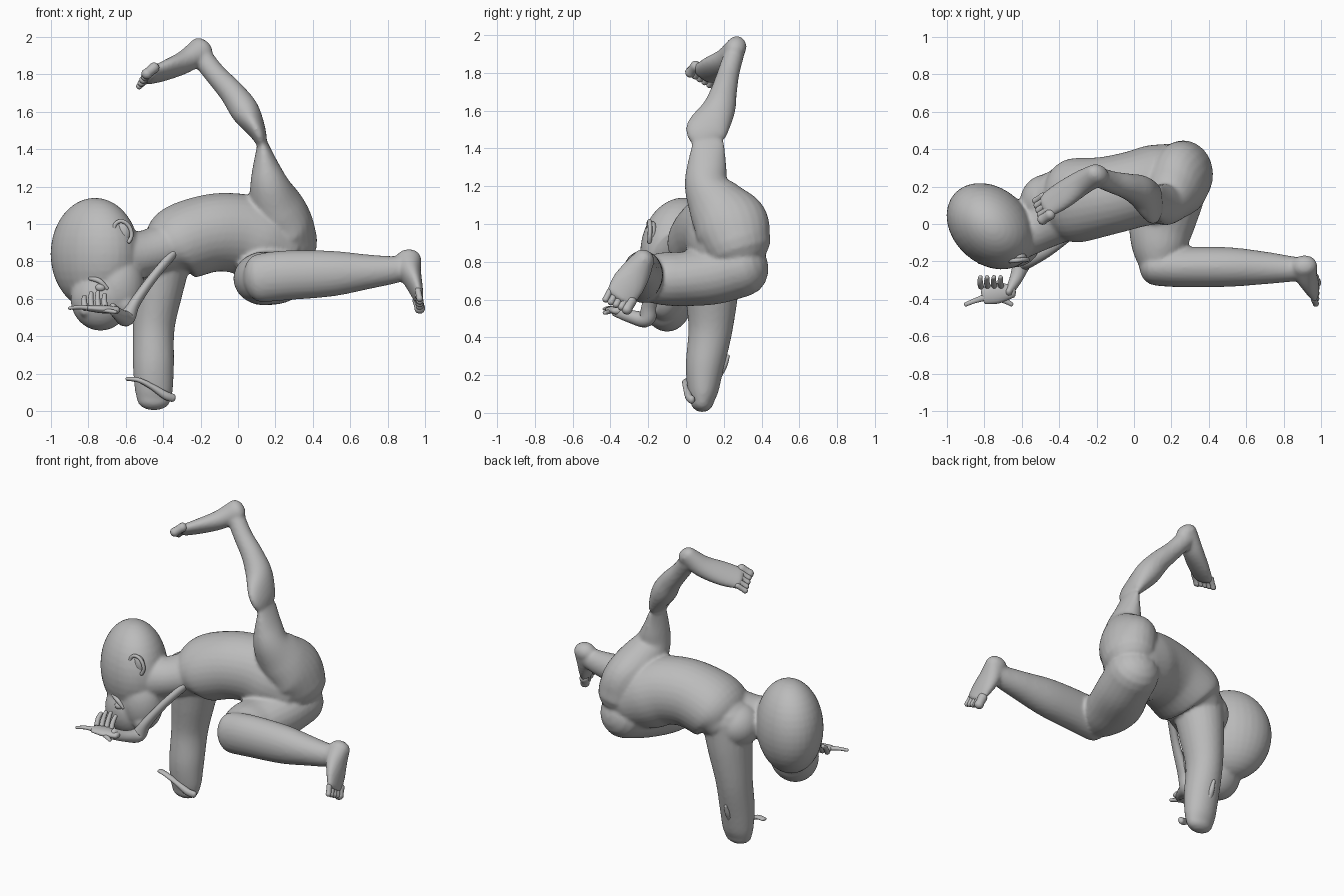
import bpy, bmesh, math
from mathutils import Vector, Matrix

grey = bpy.data.materials.new("clay grey")
grey.diffuse_color = (0.5, 0.5, 0.5, 1)


def spline(p, steps):
    """Catmull-Rom through stations holding x, y, z and two radii."""
    out = []
    for i in range(len(p) - 1):
        a, b, c, d = p[max(i - 1, 0)], p[i], p[i + 1], p[min(i + 2, len(p) - 1)]
        for s in range(steps):
            t = s / steps
            out.append([0.5 * (2 * q + (r - o) * t + (2 * o - 5 * q + 4 * r - u) * t * t
                               + (3 * q - o - 3 * r + u) * t ** 3)
                        for o, q, r, u in zip(a, b, c, d)])
    return out + [list(p[-1])]


def limb(bm, stations, ref, sides=24, steps=6, cap=0.9):
    """Loft oval sections; the first radius lies along ref. Both ends are rounded."""
    ref = Vector(ref)
    path = spline(stations, steps)
    pos = [Vector(q[:3]) for q in path]
    rad = [(max(q[3], 0.004), max(q[4], 0.004)) for q in path]
    tan = [(pos[min(i + 1, len(pos) - 1)] - pos[max(i - 1, 0)]).normalized()
           for i in range(len(pos))]
    angles = [math.radians(a) for a in (80, 62, 42, 21)]
    e0, e1 = min(rad[0]) * cap, min(rad[-1]) * cap
    secs = [(pos[0] - tan[0] * e0 * math.sin(a), tan[0], rad[0], math.cos(a)) for a in angles]
    secs += [(c, t, r, 1) for c, t, r in zip(pos, tan, rad)]
    secs += [(pos[-1] + tan[-1] * e1 * math.sin(a), tan[-1], rad[-1], math.cos(a))
             for a in reversed(angles)]
    rings = []
    for c, t, (ra, rb), k in secs:
        u = (ref - t * ref.dot(t)).normalized()
        v = t.cross(u)
        rings.append([bm.verts.new(c + u * ra * k * math.cos(2 * math.pi * j / sides)
                                   + v * rb * k * math.sin(2 * math.pi * j / sides))
                      for j in range(sides)])
    for r, s in zip(rings, rings[1:]):
        for j in range(sides):
            n = (j + 1) % sides
            bm.faces.new((r[j], r[n], s[n], s[j]))
    bm.faces.new(rings[0][::-1])
    bm.faces.new(rings[-1])


def ball(bm, centre, radii, turn=0):
    m = (Matrix.Translation(centre) @ Matrix.Rotation(math.radians(turn), 4, 'Z')
         @ Matrix.Diagonal((*radii, 1)))
    bmesh.ops.create_uvsphere(bm, u_segments=32, v_segments=20, radius=1, matrix=m)


def finish(name, bm, voxel=0, smooth=0):
    bmesh.ops.recalc_face_normals(bm, faces=bm.faces)
    for f in bm.faces:
        f.smooth = True
    me = bpy.data.meshes.new(name)
    bm.to_mesh(me)
    bm.free()
    me.materials.append(grey)
    ob = bpy.data.objects.new(name, me)
    bpy.context.collection.objects.link(ob)
    if voxel:
        m = ob.modifiers.new("fuse", 'REMESH')
        m.mode, m.voxel_size, m.use_smooth_shade = 'VOXEL', voxel, True
        m = ob.modifiers.new("soften", 'SMOOTH')
        m.factor, m.iterations = 0.5, smooth
    return ob


X, Y, Z = (1, 0, 0), (0, 1, 0), (0, 0, 1)
SOLE = (-.4, .4, .8)
body = bmesh.new()
# torso and shoulder
limb(body, [(-.39, .12, .84, .14, .19), (-.32, .125, .895, .2, .225), (-.15, .15, .95, .208, .21),
            (0, .185, .95, .213, .205), (.12, .215, .91, .22, .21), (.23, .245, .87, .2, .19)],
     Z, 32, cap=0.6)
ball(body, (-.47, .115, .82), (.14, .15, .14))
# raised thigh
limb(body, [(.265, .27, .90, .182, .16), (.245, .235, 1.0, .2, .155), (.2, .165, 1.1, .16, .145),
            (.17, .11, 1.2, .118, .11), (.15, .11, 1.3, .105, .075), (.132, .12, 1.43, .085, .028)], Y)
# raised calf
limb(body, [(.13, .09, 1.42, .06, .026), (.105, .105, 1.49, .11, .045), (.04, .17, 1.6, .09, .076),
            (-.03, .2, 1.7, .07, .068), (-.12, .225, 1.8, .058, .058), (-.2, .255, 1.9, .053, .058)], Y)
# raised foot
limb(body, [(-.195, .265, 1.935, .07, .055), (-.28, .22, 1.87, .06, .07),
            (-.38, .155, 1.825, .047, .082), (-.465, .1, 1.795, .034, .076)], SOLE)
# folded thigh
limb(body, [(.25, .295, .77, .155, .16), (.21, .15, .73, .155, .165), (.15, 0, .71, .145, .172),
            (.135, -.12, .71, .14, .15), (.135, -.22, .71, .12, .11)], Z)
# folded calf
limb(body, [(.12, -.23, .71, .13, .1), (.25, -.23, .725, .133, .108), (.5, -.23, .735, .122, .106),
            (.7, -.235, .745, .092, .087), (.83, -.24, .755, .074, .07), (.9, -.24, .77, .065, .06)], Z)
# folded foot
limb(body, [(.91, -.225, .81, .07, .06), (.92, -.265, .745, .06, .08),
            (.945, -.31, .675, .042, .09), (.965, -.35, .615, .027, .08)], X)
# supporting arm
limb(body, [(-.40, .13, .85, .16, .16), (-.425, .135, .66, .145, .135), (-.45, .13, .45, .118, .112),
            (-.452, .10, .25, .102, .11), (-.45, .09, .12, .082, .102), (-.45, .085, .06, .062, .09)], Y)
# neck
limb(body, [(-.64, -.06, .82, .15, .14), (-.5, -.01, .84, .125, .13), (-.34, .08, .89, .14, .16)], Z)
# head: cranium, face, jaw, chin, nose
ball(body, (-.765, -.012, .84), (.262, .203, .3), -42)
ball(body, (-.735, -.1, .6), (.16, .135, .17))
ball(body, (-.63, -.12, .67), (.13, .11, .18), 20)
ball(body, (-.6, -.16, .57), (.06, .06, .06))
ball(body, (-.82, -.17, .54), (.03, .05, .04))
finish("body", body, 0.011, 5)

# toes, fanned across each foot
for name, base, lat, d in (
        ("raised_toes", (-.492, .085, 1.783), (-.3, .76, -.5), (-.024, -.016, -.02)),
        ("folded_toes", (.968, -.36, .592), (0, -.85, .4), (.006, -.014, -.026))):
    bm = bmesh.new()
    base, lat, d = Vector(base), Vector(lat), Vector(d)
    for i in range(5):
        p = base + lat * (i - 2) * .033
        r = (.029, .021, .02, .019, .017)[i]
        limb(bm, [(*(p - d), r, r), (*p, r * .93, r * .93), (*(p + d * .7), r, r)], lat, 12, 3)
    finish(name, bm)

# thin bent arm with a narrow elbow
bm = bmesh.new()
limb(bm, [(-.33, -.05, .86, .022, .028), (-.45, -.14, .72, .024, .03), (-.55, -.19, .58, .03, .04),
          (-.595, -.21, .5, .045, .045), (-.63, -.29, .51, .035, .035),
          (-.67, -.37, .545, .02, .035)], X)
finish("bent_arm", bm)

# open hand with upright fingers, an outstretched finger and a thumb
bm = bmesh.new()
limb(bm, [(-.65, -.36, .54, .02, .035), (-.73, -.37, .545, .022, .055),
          (-.8, -.385, .55, .016, .045)], Z, 16)
for i in range(4):
    x = -.71 - .036 * i
    top = (.62, .635, .63, .61)[i]
    limb(bm, [(x, -.335, .55, .016, .016), (x - .005, -.31, .59, .015, .015),
              (x - .003, -.285, top, .012, .012)], X, 10, 3)
limb(bm, [(-.79, -.39, .55, .015, .02), (-.85, -.41, .555, .011, .014),
          (-.90, -.43, .55, .009, .012)], Z, 10, 3)
limb(bm, [(-.75, -.39, .545, .014, .02), (-.69, -.41, .535, .012, .016),
          (-.655, -.43, .53, .01, .012)], Z, 10, 3)
finish("open_hand", bm)

# ear: curled rim around a shallow bowl
bm = bmesh.new()
rim = []
for k in range(9):
    a = math.radians(-70 + k * 38)
    ex, ez = .046 * math.cos(a), .062 * math.sin(a)
    rim.append((-.617 + ex * .94 - ez * .34, -.195 + ex * .1, .955 + ez * .94 + ex * .34, .012, .011))
limb(bm, rim, Y, 10, 4)
ball(bm, (-.617, -.175, .955), (.042, .025, .058))
finish("ear", bm)

# eye and brow
bm = bmesh.new()
ball(bm, (-.735, -.218, .66), (.028, .022, .022))
limb(bm, [(-.79, -.2, .71, .01, .012), (-.74, -.222, .695, .014, .014),
          (-.70, -.222, .655, .008, .01)], Y, 10, 4)
finish("eye", bm)

# remnants of the tucked hand on the supporting arm
bm = bmesh.new()
limb(bm, [(-.59, .015, .172, .02, .011), (-.53, .0, .165, .02, .013), (-.46, .005, .13, .02, .016),
          (-.39, .015, .085, .02, .022), (-.35, .03, .07, .018, .022)], Y, 12)
limb(bm, [(-.45, .17, .19, .02, .016), (-.45, .2, .25, .018, .018), (-.45, .222, .30, .01, .01)],
     X, 12)
finish("tucked_hand", bm)
